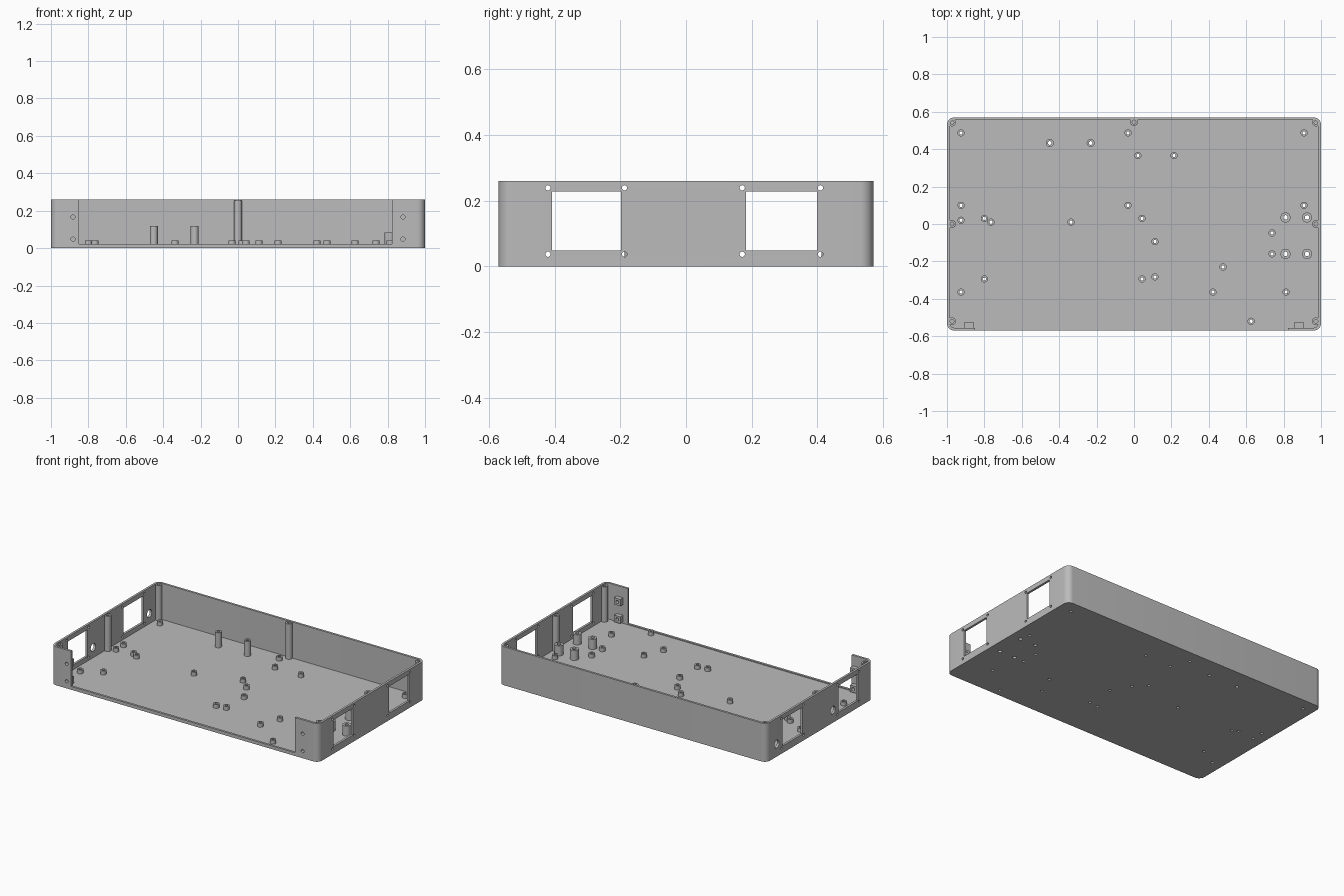
import bpy, bmesh, math
from mathutils import Matrix, Vector

if "Cube" in bpy.data.objects:
    bpy.data.objects.remove(bpy.data.objects["Cube"], do_unlink=True)

W, D, H = 1.0, 0.57, 0.26        # half width, half depth, height
WALL, FLOOR, LIP = 0.015, 0.016, 0.022

grey = bpy.data.materials.new("plain grey")
grey.use_nodes = True
COLOUR = (0.5, 0.5, 0.5, 1)
grey.diffuse_color = COLOUR
grey.node_tree.nodes["Principled BSDF"].inputs["Base Color"].default_value = COLOUR


def make(name, bm):
    bmesh.ops.recalc_face_normals(bm, faces=bm.faces)
    mesh = bpy.data.meshes.new(name)
    bm.to_mesh(mesh)
    bm.free()
    mesh.materials.append(grey)
    obj = bpy.data.objects.new(name, mesh)
    bpy.context.collection.objects.link(obj)
    return obj


def activate(obj):
    bpy.ops.object.select_all(action="DESELECT")
    obj.select_set(True)
    bpy.context.view_layer.objects.active = obj


def smooth(obj):
    activate(obj)
    bpy.ops.object.shade_smooth_by_angle(angle=math.radians(35))


def add_box(bm, x0, x1, y0, y1, z0, z1):
    size = Matrix.Diagonal((x1 - x0, y1 - y0, z1 - z0, 1))
    centre = Vector(((x0 + x1) / 2, (y0 + y1) / 2, (z0 + z1) / 2))
    bmesh.ops.create_cube(bm, size=1, matrix=Matrix.Translation(centre) @ size)


def add_rod(bm, centre, radius, length, axis="Z"):
    turn = {"X": Matrix.Rotation(math.pi / 2, 4, "Y"),
            "Y": Matrix.Rotation(math.pi / 2, 4, "X"), "Z": Matrix()}[axis]
    bmesh.ops.create_cone(bm, cap_ends=True, segments=20, radius1=radius, radius2=radius,
                          depth=length, matrix=Matrix.Translation(centre) @ turn)


def rounded_slab(hx, hy, r, z0, z1):
    bm = bmesh.new()
    ring = []
    for q, (sx, sy) in enumerate([(1, 1), (-1, 1), (-1, -1), (1, -1)]):
        for i in range(9):
            a = (q + i / 8) * math.pi / 2
            ring.append(bm.verts.new((sx * (hx - r) + r * math.cos(a),
                                      sy * (hy - r) + r * math.sin(a), z0)))
    face = bm.faces.new(ring)
    out = bmesh.ops.extrude_face_region(bm, geom=[face])
    bmesh.ops.translate(bm, vec=(0, 0, z1 - z0),
                        verts=[v for v in out["geom"] if isinstance(v, bmesh.types.BMVert)])
    return bm


def cut(obj, bm):
    cutter = make("cutter", bm)
    cutter.hide_render = True
    activate(obj)
    mod = obj.modifiers.new("cut", "BOOLEAN")
    mod.operation, mod.solver, mod.object = "DIFFERENCE", "EXACT", cutter
    bpy.ops.object.modifier_apply(modifier=mod.name)
    bpy.data.objects.remove(cutter, do_unlink=True)


def add_tube(bm, x, y, r_out, r_in, z0, z1, z_hole):
    """Open-bottomed post with a bore down to z_hole."""
    n = 24
    rings = [[bm.verts.new((x + r * math.cos(k * math.tau / n),
                            y + r * math.sin(k * math.tau / n), z)) for k in range(n)]
             for r, z in ((r_out, z0), (r_out, z1), (r_in, z1), (r_in, z_hole))]
    for a, b in zip(rings, rings[1:]):
        for k in range(n):
            bm.faces.new((a[k], a[(k + 1) % n], b[(k + 1) % n], b[k]))
    if z_hole > z0:
        bm.faces.new(rings[-1])


# Standoff positions on the floor
small = [(-.925, .487), (-.032, .487), (.909, .487), (.021, .366), (.214, .366),
         (-.925, .10), (-.032, .10), (.909, .10), (-.925, .02), (-.80, .03),
         (-.765, .01), (-.337, .01), (.043, .03), (.112, -.094), (.738, -.048),
         (.738, -.16), (.476, -.23), (.043, -.294), (.112, -.283), (-.925, -.364),
         (-.80, -.294), (.422, -.364), (.813, -.364), (.626, -.52)]
tall = [(-.45, .433), (-.232, .433)]
thick = [(x, y) for x in (.81, .925) for y in (.035, -.16)]
groups = [("small_standoffs", small, .019, .009, .042),
          ("tall_standoffs", tall, .021, .01, .118),
          ("thick_standoffs", thick, .027, .012, .084)]

# Tray shell with cavity and open front
tray = make("tray", rounded_slab(W, D, .04, 0, H))
cut(tray, rounded_slab(W - WALL, D - WALL, .025, FLOOR, H + .1))
bm = bmesh.new()
add_box(bm, -.85, .824, -D - .1, -D + .05, LIP, H + .1)
cut(tray, bm)

# Side windows, screw holes and floor holes
bm = bmesh.new()
for y0, y1 in ((-.408, -.198), (.183, .398)):
    add_box(bm, -W - .1, W + .1, y0, y1, .048, .228)
    for y in (y0 - .012, y1 + .011):
        for z in (.037, .239):
            for side in (-1, 1):
                add_rod(bm, (side * W, y, z), .008, .1, "X")
for y in (-.14, .46):
    add_rod(bm, (-W, y, .085), .026, .1, "X")
for x in (-.882, .882):
    for z in (.048, .166):
        add_rod(bm, (x, -D, z), .011, .06, "Y")
for name, spots, r_out, r_in, top in groups:
    for x, y in spots:
        add_rod(bm, (x, y, 0), r_in, .1)
cut(tray, bm)
smooth(tray)

# Standoffs on the floor
for name, spots, r_out, r_in, top in groups:
    bm = bmesh.new()
    for x, y in spots:
        add_tube(bm, x, y, r_out, r_in, FLOOR, top, FLOOR)
    smooth(make(name, bm))

# Lid screw bosses along the walls
bm = bmesh.new()
bosses = [(s * .973, y) for s in (-1, 1) for y in (-.52, 0, .543)] + [(0, .545)]
for x, y in bosses:
    add_tube(bm, x, y, .021, .01, FLOOR, H - .005, H - .08)
smooth(make("lid_screw_bosses", bm))

# Nut holders behind the front corner panels
bm = bmesh.new()
for x in (-.882, .882):
    for z in (.048, .166):
        add_box(bm, x - .023, x + .023, -D + WALL - .002, -.525, z - .023, z + .023)
holders = make("nut_holders", bm)
bm = bmesh.new()
for x in (-.882, .882):
    for z in (.048, .166):
        add_rod(bm, (x, -D + .03, z), .011, .1, "Y")
cut(holders, bm)
smooth(holders)
